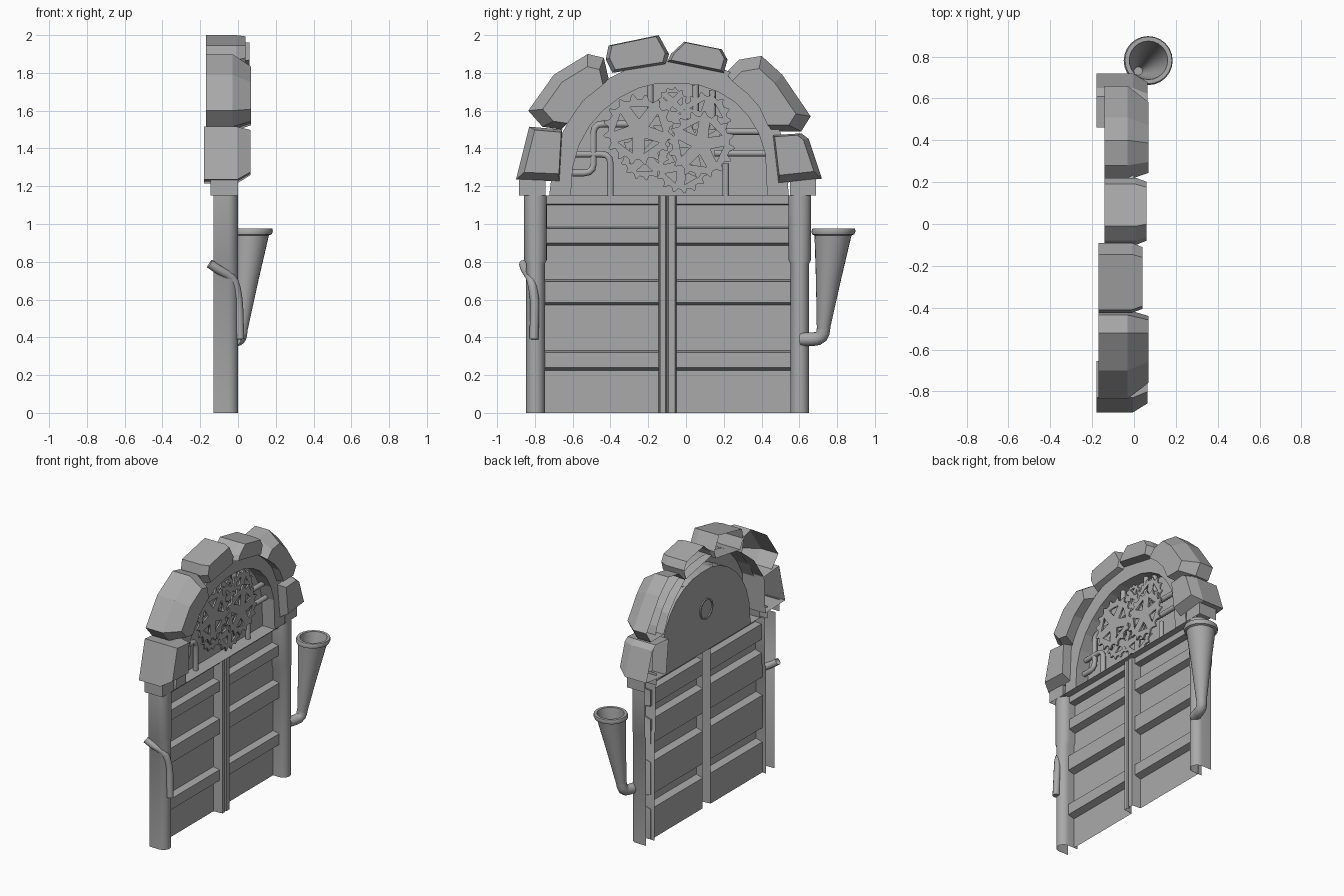
import bpy, bmesh, math
from mathutils import Vector

if "Cube" in bpy.data.objects:
    bpy.data.objects.remove(bpy.data.objects["Cube"])

grey = bpy.data.materials.new("stone_grey")
grey.diffuse_color = (0.4, 0.4, 0.4, 1)
grey.use_nodes = True
grey.node_tree.nodes["Principled BSDF"].inputs["Base Color"].default_value = grey.diffuse_color


def finish(name, bm, smooth=None, recalc=True):
    if recalc:
        bmesh.ops.recalc_face_normals(bm, faces=bm.faces[:])
    me = bpy.data.meshes.new(name)
    bm.to_mesh(me)
    bm.free()
    ob = bpy.data.objects.new(name, me)
    bpy.context.collection.objects.link(ob)
    me.materials.append(grey)
    if smooth:
        bpy.ops.object.select_all(action='DESELECT')
        ob.select_set(True)
        bpy.context.view_layer.objects.active = ob
        bpy.ops.object.shade_smooth_by_angle(angle=math.radians(smooth))
    return ob


def loft(name, rings, closed=True, cap=False, smooth=None, recalc=True):
    """Skin a list of point rings."""
    bm = bmesh.new()
    rows = [[bm.verts.new(p) for p in r] for r in rings]
    n = len(rows[0])
    for a, b in zip(rows, rows[1:]):
        for i in range(n if closed else n - 1):
            j = (i + 1) % n
            bm.faces.new((a[i], a[j], b[j], b[i]))
    if cap:
        bm.faces.new(rows[-1])
    return finish(name, bm, smooth, recalc)


def pipe(name, pts, r, sides=10, round_it=True):
    """Round tube along a path with softened corners."""
    pts = [Vector(p) for p in pts]
    path = [pts[0]]
    for a, b, c in zip(pts, pts[1:], pts[2:]):
        s = b + (a - b) * min(0.5, 0.05 / (a - b).length)
        e = b + (c - b) * min(0.5, 0.05 / (c - b).length)
        path += [s.lerp(b, t).lerp(b.lerp(e, t), t) for t in (0, .33, .67, 1)]
    path.append(pts[-1])
    path = [p for i, p in enumerate(path) if i == 0 or (p - path[i - 1]).length > 1e-4]
    rings, side = [], None
    for i, p in enumerate(path):
        d = (path[min(i + 1, len(path) - 1)] - path[max(i - 1, 0)]).normalized()
        if side is None:
            side = d.orthogonal()
        side = (side - d * side.dot(d)).normalized()
        up = d.cross(side)
        rings.append([p + r * (side * math.cos(t) + up * math.sin(t))
                      for t in (k * math.tau / sides for k in range(sides))])
    return loft(name, rings, cap=True, smooth=40)


# door leaves: one relief profile (x, z) swept sideways
prof = [(-.10, 0)]
for lo, hi in ((.225, .33), (.57, .705), (.885, .985)):
    prof += [(-.10, lo), (-.05, lo + .015), (-.05, hi - .01), (-.10, hi)]
prof += [(-.10, 1.10), (-.05, 1.105), (-.05, 1.15)]
for side, y0, y1 in (("left", -.75, -.145), ("right", -.05, .555)):
    loft(side + "_door_leaf", [[(x, y, z) for x, z in prof] for y in (y0, y1)], closed=False, recalc=False)

# centre post with a seam
post = [(-.10, -.145), (-.03, -.137), (-.03, -.108), (-.05, -.1),
        (-.03, -.092), (-.03, -.057), (-.10, -.05)]
loft("centre_post", [[(x, y, z) for x, y in post] for z in (0, 1.15)], closed=False, recalc=False)


def column_ring(yc, r, z):
    arc = [(-.13, yc - r)]
    arc += [(-.052 + .052 * math.sin(t), yc - r * math.cos(t))
            for t in (k * math.pi / 12 for k in range(13))]
    return [(x, y, z) for x, y in arc + [(-.13, yc + r)]]


# half round columns with open backs, and their square capitals
for side, yc in (("left", -.797), ("right", .602)):
    loft(side + "_column", [column_ring(yc, r, z) for z, r in
                            ((0, .05), (.79, .05), (.81, .06), (1.15, .06))],
         closed=False, smooth=30, recalc=False)
    s = -1 if yc < 0 else 1
    ya, yb = sorted((yc + s * .086, yc - s * .052))
    sq = [(-.145, ya), (0, ya), (0, yb), (-.145, yb)]
    loft(side + "_capital", [[(x, y, z) for x, y in sq] for z in (1.15, 1.24)],
         closed=False, recalc=False)

# arch: front ring, inner reveal and sill
inner = [(-.61, 1.15), (-.60, 1.3), (-.565, 1.42), (-.51, 1.52), (-.44, 1.6), (-.35, 1.67),
         (-.25, 1.72), (-.15, 1.745), (-.03, 1.745), (.07, 1.735), (.17, 1.7), (.26, 1.645),
         (.33, 1.57), (.385, 1.48), (.42, 1.37), (.43, 1.15)]
mid = Vector((-.09, 1.15))
outer = [mid + (Vector(p) - mid) * (1.2 if p[1] > 1.2 else 1.22) for p in inner]
loft("arch_ring", [[(-.1, y, z) for y, z in inner], [(0, y, z) for y, z in inner],
                   [(0, y, z) for y, z in outer], [(-.1, y, z) for y, z in outer]], closed=False)
loft("sill", [[(x, y, z) for x, z in ((-.05, 1.15), (0, 1.15), (-.10, 1.152))]
              for y in (-.74, .55)], closed=False)
bm = bmesh.new()
bm.faces.new([bm.verts.new((-.1, y, z)) for y, z in reversed(inner)])
finish("niche_back", bm, recalc=False)

# rim of the shaft opening on the back plate
circ = [(math.cos(k * math.tau / 24), math.sin(k * math.tau / 24)) for k in range(24)]
loft("shaft_rim", [[(x, -.09 + r * c, 1.46 + r * s) for c, s in circ]
                   for x, r in ((-.1, .075), (-.108, .075), (-.108, .065), (-.1, .065))], smooth=30)


def stone(name, x0, x1, outline, shift=(0, 0), k=.8, depth=.07):
    """Open backed stone block with a chamfered front."""
    pts = [Vector(p) for p in outline]
    c = sum(pts, Vector((0, 0))) / len(pts) + Vector(shift)
    small = [c + (p - c) * k for p in pts]
    loft(name, [[(x0, *p) for p in pts], [(x1 - depth, *p) for p in pts],
                [(x1, *p) for p in small]], cap=True)


# voussoirs from left foot over the crown to the right foot
stone("stone_left_foot", -.18, .065, [(-.90, 1.235), (-.67, 1.225), (-.655, 1.50), (-.83, 1.515)], (.08, .06))
stone("stone_left_shoulder", -.17, .07, [(-.835, 1.60), (-.76, 1.515), (-.66, 1.50), (-.55, 1.66),
      (-.41, 1.77), (-.435, 1.88), (-.52, 1.90), (-.70, 1.79)], (.08, -.07), .75, .1)
stone("stone_crown_left", -.17, .04, [(-.425, 1.87), (-.39, 1.80), (-.105, 1.845), (-.09, 1.90),
      (-.145, 2.0), (-.41, 1.945)], (0, .05), .88, .05)
stone("stone_crown_right", -.14, .06, [(-.10, 1.86), (.20, 1.80), (.22, 1.87), (.19, 1.925),
      (-.01, 1.965), (-.08, 1.90)], (0, .04), .88, .05)
stone("stone_right_shoulder", -.14, .07, [(.21, 1.80), (.32, 1.71), (.40, 1.62), (.46, 1.49), (.61, 1.49),
      (.66, 1.57), (.51, 1.79), (.40, 1.89), (.28, 1.87)], (-.08, -.07), .75, .1)
stone("stone_right_foot", -.18, .065, [(.49, 1.215), (.72, 1.24), (.65, 1.45), (.61, 1.48), (.46, 1.47)], (-.08, .06))


def gear(name, x, y, z, r, teeth, holes, turn=0):
    """Thin spiky wheel with triangular openings."""
    cu = bpy.data.curves.new(name, 'CURVE')
    cu.dimensions = '2D'
    cu.fill_mode = 'BOTH'
    cu.extrude = .006

    def loop(pts):
        sp = cu.splines.new('POLY')
        sp.points.add(len(pts) - 1)
        for q, (a, b) in zip(sp.points, pts):
            q.co = (a, b, 0, 1)
        sp.use_cyclic_u = True

    def pol(rad, t):
        return rad * math.cos(t), rad * math.sin(t)
    step = math.tau / teeth
    loop([pol(r * f, (i + o) * step + turn) for i in range(teeth)
          for o, f in ((0, .84), (.38, .86), (.65, 1), (.8, .97))])
    for i in range(holes):
        t = i * math.tau / holes + turn
        w = .62 * math.pi / holes
        loop([pol(r * .3, t), pol(r * .68, t + w), pol(r * .68, t - w)])
    ob = bpy.data.objects.new(name, cu)
    bpy.context.collection.objects.link(ob)
    ob.location = (x, y, z)
    ob.rotation_euler = (math.pi / 2, 0, math.pi / 2)
    bpy.ops.object.select_all(action='DESELECT')
    ob.select_set(True)
    bpy.context.view_layer.objects.active = ob
    bpy.ops.object.convert(target='MESH')
    bpy.context.object.data.materials.clear()
    bpy.context.object.data.materials.append(grey)


for i, g in enumerate([(-.035, -.25, 1.5, .19, 16, 5, .3), (-.05, -.07, 1.645, .08, 12, 4, 0),
                       (-.03, .08, 1.42, .18, 16, 5, .8), (-.055, -.02, 1.31, .15, 16, 5, .2),
                       (-.05, .1, 1.56, .14, 14, 4, .5), (-.045, -.1, 1.55, .12, 12, 4, .9),
                       (-.06, -.22, 1.36, .13, 14, 4, 0)]):
    gear("gear_%d" % (i + 1), *g)

# pipework in the niche
px = -.065
runs = [[(-.6, 1.37), (-.40, 1.37), (-.40, 1.15)],
        [(-.6, 1.27), (-.49, 1.27), (-.49, 1.53), (-.3, 1.53)],
        [(.2, 1.49), (.39, 1.49)], [(.15, 1.375), (.42, 1.375)],
        [(.05, 1.5), (.05, 1.735)], [(.14, 1.5), (.14, 1.71)], [(-.19, 1.6), (-.19, 1.735)],
        [(.21, 1.15), (.21, 1.32)]]
for i, run in enumerate(runs):
    pipe("niche_pipe_%d" % (i + 1), [(px, y, z) for y, z in run], .018)

# curved handle pipe on the left column
pipe("side_handle", [(-.15, -.86, .79), (-.10, -.85, .755), (-.02, -.82, .715), (.003, -.80, .6),
                     (.01, -.805, .39)], .024)

# speaking horn on the right column
pipe("horn_elbow", [(-.02, .61, .39), (.01, .72, .39), (.018, .73, .46)], .036, 16)
horn = [(0, .032), (.5, .066), (.92, .098), (.93, .112), (.96, .117), (.985, .112),
        (.985, .092), (.9, .085), (.5, .055), (.1, .02)]
rings = []
for t, r in horn:
    c = Vector((.015, .725, .42)).lerp(Vector((.07, .783, .985)), t)
    rings.append([c + Vector((r * a, r * b, 0)) for a, b in circ])
loft("speaking_horn", rings, cap=True, smooth=40)
